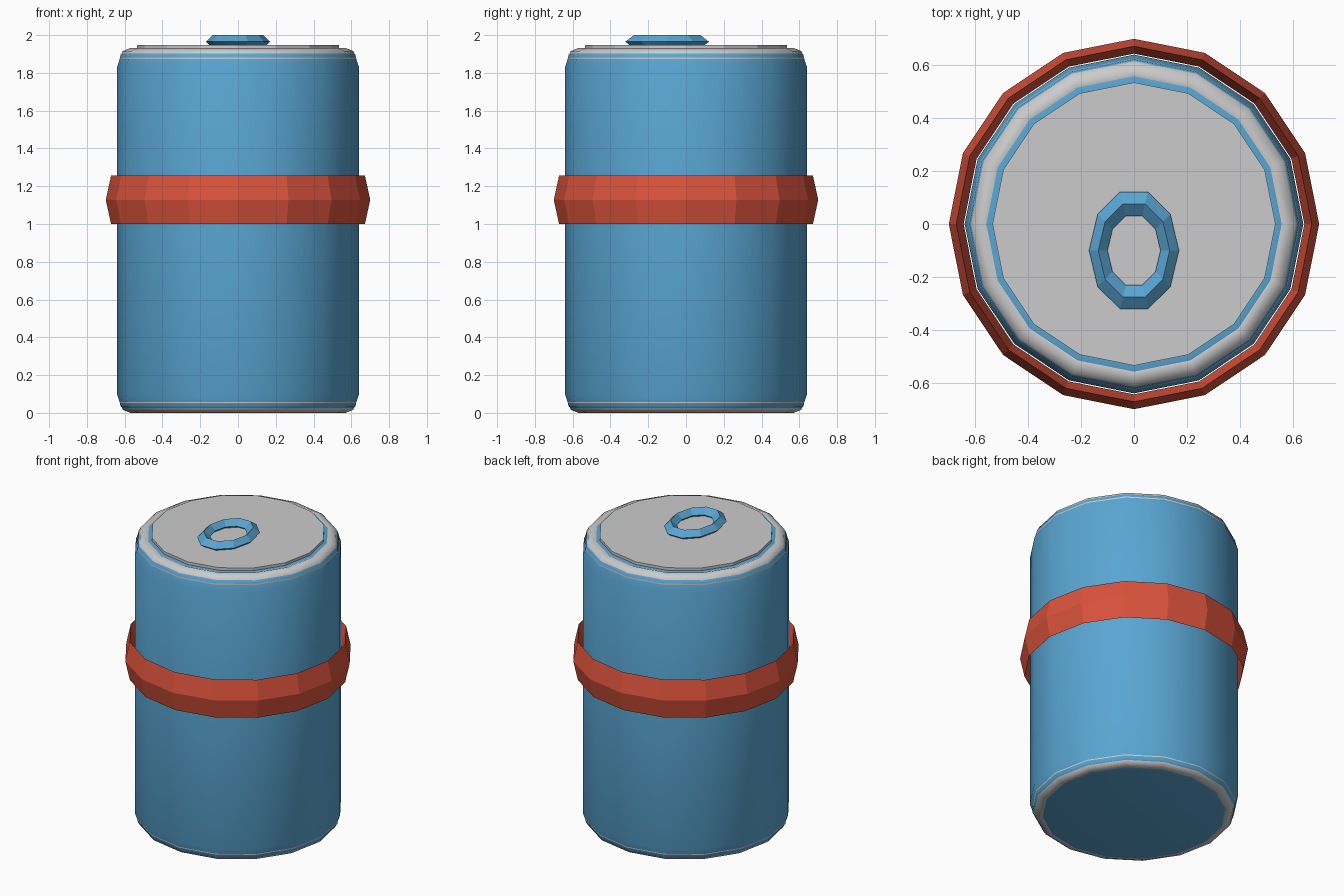
import bpy
from math import cos, sin, pi, radians

if "Cube" in bpy.data.objects:
    bpy.data.objects.remove(bpy.data.objects["Cube"])


def material(name, colour):
    m = bpy.data.materials.new(name)
    m.diffuse_color = (*colour, 1)
    m.use_nodes = True
    m.node_tree.nodes["Principled BSDF"].inputs["Base Color"].default_value = m.diffuse_color
    return m


BLUE = material("blue", (0.10, 0.38, 0.65))
RED = material("red", (0.70, 0.085, 0.045))


def lathe(name, profile, sides=16, mat=None, smooth=False, closed=False):
    """Spin (radius, z) points around z; closed profiles make rings, open ones get capped."""
    verts = [(r * cos(2 * pi * i / sides), r * sin(2 * pi * i / sides), z)
             for r, z in profile for i in range(sides)]
    n = len(profile)
    faces = []
    for k in range(n if closed else n - 1):
        a, b = k * sides, (k + 1) % n * sides
        for i in range(sides):
            j = (i + 1) % sides
            faces.append((a + i, a + j, b + j, b + i))
    if not closed:
        faces.append(tuple(reversed(range(sides))))
        faces.append(tuple(range((n - 1) * sides, n * sides)))
    mesh = bpy.data.meshes.new(name)
    mesh.from_pydata(verts, [], faces)
    obj = bpy.data.objects.new(name, mesh)
    bpy.context.collection.objects.link(obj)
    if mat:
        mesh.materials.append(mat)
    if smooth:
        bpy.ops.object.select_all(action='DESELECT')
        obj.select_set(True)
        bpy.context.view_layer.objects.active = obj
        bpy.ops.object.shade_smooth_by_angle(angle=radians(50))
    return obj


def section(radius, z, half_width, half_height, points):
    """Elliptical ring cross-section with a vertex pointing outwards."""
    return [(radius + half_width * cos(2 * pi * k / points),
             z + half_height * sin(2 * pi * k / points)) for k in range(points)]


# can body: rounded shoulder mirrored to the base
shoulder = [(0.64, 0.10), (0.6255, 0.058), (0.622, 0.038),
            (0.608, 0.022), (0.57, 0.008), (0.54, 0.003)]
height = 1.93
base = [(r, z - 0.003) for r, z in reversed(shoulder)]
lathe("can_body", base + [(r, height - z) for r, z in base[::-1]], mat=BLUE, smooth=True)

# pale rims just breaking through the rounded ends
for name, z in (("bottom_rim", 0.057), ("top_rim", 1.875)):
    lathe(name, section(0.57, z, 0.057, 0.057, 8), smooth=True, closed=True)

# lid disc
lathe("lid", [(0.535, 1.91), (0.535, 1.948)])

# red band around the middle
lathe("band", section(0.672, 1.128, 0.028, 0.128, 4), mat=RED, closed=True)

# oval pull ring on the lid
tab = lathe("pull_ring", section(0.135, 0, 0.035, 0.035, 4), sides=10, mat=BLUE, closed=True)
tab.scale.y = 1.37
tab.location = (0, -0.1, 1.965)
